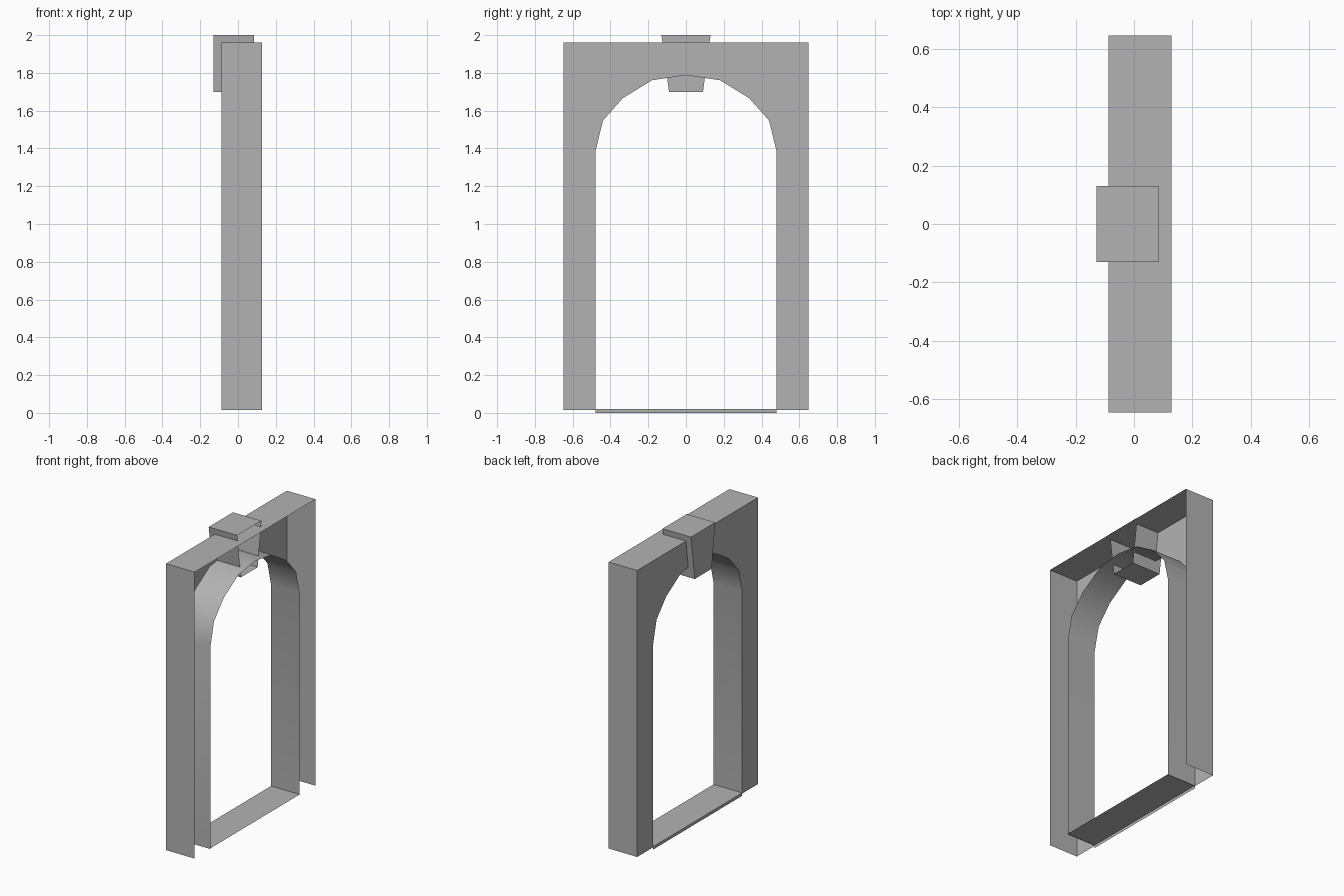
import bpy
import bmesh
import math

cube = bpy.data.objects.get("Cube")
if cube:
    bpy.data.objects.remove(cube, do_unlink=True)

# One plain grey for the whole model
GREY = (0.45, 0.45, 0.45, 1.0)
stone = bpy.data.materials.new("plain grey")
stone.use_nodes = True
stone.diffuse_color = GREY
stone.node_tree.nodes["Principled BSDF"].inputs["Base Color"].default_value = GREY


def shell(name, x0, x1, ribbon=(), face=(), closed=False, smooth=False):
    """Sweep a (y, z) path from x0 to x1 and add a flat sheet at x0 facing -x."""
    bm = bmesh.new()
    if ribbon:
        path = list(ribbon)
        near = [bm.verts.new((x0, y, z)) for y, z in path]
        far = [bm.verts.new((x1, y, z)) for y, z in path]
        count = len(path)
        for i in range(count if closed else count - 1):
            j = (i + 1) % count
            bm.faces.new((near[i], near[j], far[j], far[i]))
    if face:
        bm.faces.new([bm.verts.new((x0, y, z)) for y, z in reversed(face)])
    bmesh.ops.remove_doubles(bm, verts=bm.verts, dist=0.0001)
    mesh = bpy.data.meshes.new(name)
    bm.to_mesh(mesh)
    bm.free()
    mesh.materials.append(stone)
    obj = bpy.data.objects.new(name, mesh)
    bpy.context.collection.objects.link(obj)
    if smooth:
        bpy.ops.object.select_all(action="DESELECT")
        obj.select_set(True)
        bpy.context.view_layer.objects.active = obj
        bpy.ops.object.shade_smooth_by_angle(angle=math.radians(40))
    return obj


FRONT, BACK = -0.087, 0.128
HALF, BASE, TOP = 0.648, 0.015, 1.96
INNER, SILL = 0.478, 0.02

# Outer sides and top, running from the left foot over to the right foot
outer = [(HALF, BASE), (HALF, TOP), (-HALF, TOP), (-HALF, BASE)]

# Arched opening, mirrored about the middle
half_arch = [(-INNER, BASE), (-INNER, 1.39), (-0.44, 1.547),
             (-0.335, 1.666), (-0.18, 1.761)]
arch = half_arch + [(0, 1.788)] + [(-y, z) for y, z in reversed(half_arch)]

shell("outer_casing", FRONT, BACK, ribbon=outer)
shell("arch_lining", FRONT, BACK, ribbon=arch, smooth=True)
shell("face_panel", FRONT, BACK, face=outer + arch)

# Threshold with a thin lip on the panel side
shell("threshold", FRONT, BACK, ribbon=[(INNER, SILL), (-INNER, SILL)],
      face=[(INNER, 0), (INNER, SILL), (-INNER, SILL), (-INNER, 0)])

# Tapered keystone, open at the back
wedge = [(0.09, 1.70), (0.13, 2.0), (-0.13, 2.0), (-0.09, 1.70)]
shell("keystone", -0.129, 0.085, ribbon=wedge, face=wedge, closed=True)
